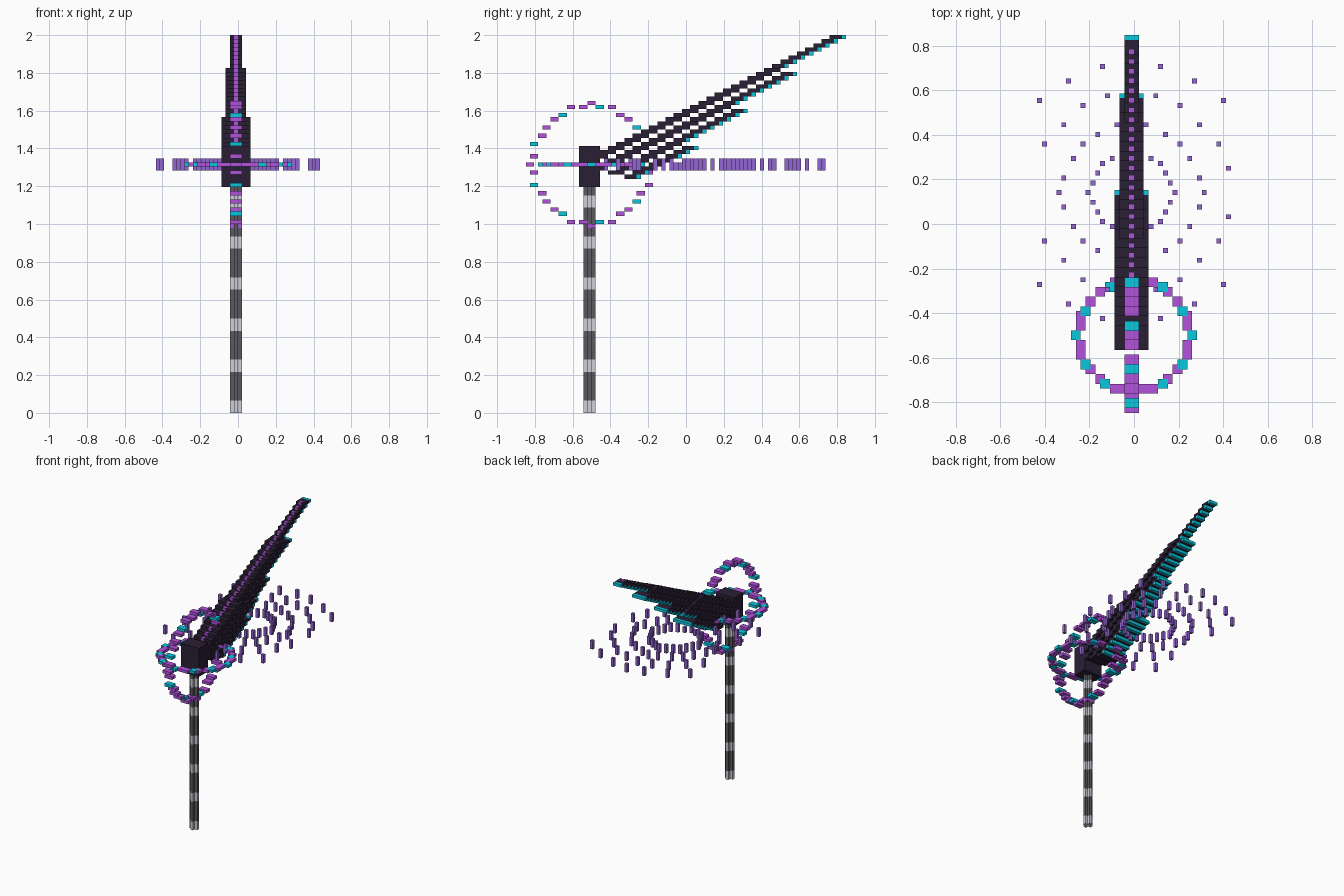
import bpy
import bmesh
from math import sin, cos, radians
from mathutils import Vector

if "Cube" in bpy.data.objects:
    bpy.data.objects.remove(bpy.data.objects["Cube"], do_unlink=True)

U = 1 / 46          # edge of one block
taken = set()       # blocks already used by some part


def material(name, hex_code):
    rgb = []
    for i in (0, 2, 4):
        c = int(hex_code[i:i + 2], 16) / 255
        rgb.append(c / 12.92 if c <= 0.04045 else ((c + 0.055) / 1.055) ** 2.4)
    mat = bpy.data.materials.new(name)
    mat.use_nodes = True
    mat.diffuse_color = (*rgb, 1)
    mat.node_tree.nodes["Principled BSDF"].inputs["Base Color"].default_value = (*rgb, 1)
    return mat


MATS = {
    "dark": material("near_black", "2a1f34"),
    "violet": material("bright_violet", "b252dc"),
    "cyan": material("cyan", "08c8de"),
    "purple": material("muted_purple", "9466d4"),
    "grey": material("dark_grey", "5c5a60"),
    "silver": material("light_grey", "d0ced8"),
}


def fill(cells, corner, size, colour):
    """Add a cuboid of blocks to a part, keeping blocks that are already there."""
    for dx in range(size[0]):
        for dy in range(size[1]):
            for dz in range(size[2]):
                p = (corner[0] + dx, corner[1] + dy, corner[2] + dz)
                if p not in taken:
                    taken.add(p)
                    cells[p] = colour


def build(name, cells):
    """Turn blocks into a mesh made of the outer faces only."""
    names = sorted(set(cells.values()))
    mesh = bpy.data.meshes.new(name)
    for n in names:
        mesh.materials.append(MATS[n])
    bm = bmesh.new()
    verts = {}

    def vert(co):
        key = tuple(round(c) for c in co)
        if key not in verts:
            verts[key] = bm.verts.new(Vector(key) * U)
        return verts[key]

    for p, colour in cells.items():
        for axis in range(3):
            for side in (0, 1):
                q = list(p)
                q[axis] += 2 * side - 1
                if tuple(q) in cells:
                    continue
                a, b = Vector(), Vector()
                a[(axis + 1) % 3] = 1
                b[(axis + 2) % 3] = 1
                o = Vector(p)
                o[axis] += side
                loop = [o, o + a, o + a + b, o + b]
                if not side:
                    loop.reverse()
                face = bm.faces.new([vert(c) for c in loop])
                face.material_index = names.index(colour)
    bm.to_mesh(mesh)
    bm.free()
    obj = bpy.data.objects.new(name, mesh)
    bpy.context.collection.objects.link(obj)


def circle(radius, step):
    """Block offsets round a circle, cut down to whole blocks."""
    for n, angle in enumerate(range(0, 360, step)):
        a = radians(angle)
        yield n, int(radius * cos(a)), int(radius * sin(a))


MID_X, MID_Y, MID_Z = -1, -24, 60

# Upright ring of plates round the head
ring = {}
for n, dy, dz in circle(15, 10):
    fill(ring, (MID_X - 1, MID_Y + dy, MID_Z + dz), (3, 2, 1),
         "violet" if n % 4 else "cyan")
build("upright_ring", ring)

# Level ring, cyan plates first so they stay whole
ring = {}
for n, dx, dy in sorted(circle(12, 10), key=lambda c: c[0] % 3 > 0):
    fill(ring, (MID_X + dx, MID_Y + dy, MID_Z), (2, 2, 1),
         "violet" if n % 3 else "cyan")
build("level_ring", ring)

# Banded pole with a plus-shaped section
pole = {}
for z in range(55):
    band = "silver" if z % 10 < 3 else "grey"
    fill(pole, (MID_X - 1, MID_Y, z), (3, 1, 1), band)
    fill(pole, (MID_X, MID_Y - 1, z), (1, 3, 1), band)
build("pole", pole)

# Head block
head = {}
fill(head, (MID_X - 3, MID_Y - 2, 55), (7, 5, 10), "dark")
build("head", head)

# Blade: stepped sheets under each other, narrowing and thinning to the tip
blade = {}
for i in range(32):
    half = 3 if i < 12 else 2 if i < 24 else 1
    width = 2 * half + 1
    lowest = 3 - i // 8
    for k in range(lowest + 1):
        x, y, z = MID_X - half, MID_Y + 2 * i + 4 * k, MID_Z + i - k
        if k == 0:
            fill(blade, (MID_X, y - 1, z), (1, 1, 1), "violet")
        fill(blade, (x, y - 1, z), (width, 3, 1), "dark")
        fill(blade, (x, y + 2, z), (width, 1, 1), "cyan" if k == lowest else "dark")
# Slide the sheets back so the tip ends level with the ring's far side
blade = {(x, y - 2, z): colour for (x, y, z), colour in blade.items()}
build("blade", blade)

# Floating sticks in circles under the blade
sticks = {}
for radius in (9, 15, 21, 27):
    for n, dx, dy in circle(radius, 15):
        x = MID_X + dx
        if -20 <= x < 20:
            fill(sticks, (x, MID_Y + 30 + dy, MID_Z - 1), (1, 1, 3), "purple")
build("floating_sticks", sticks)
